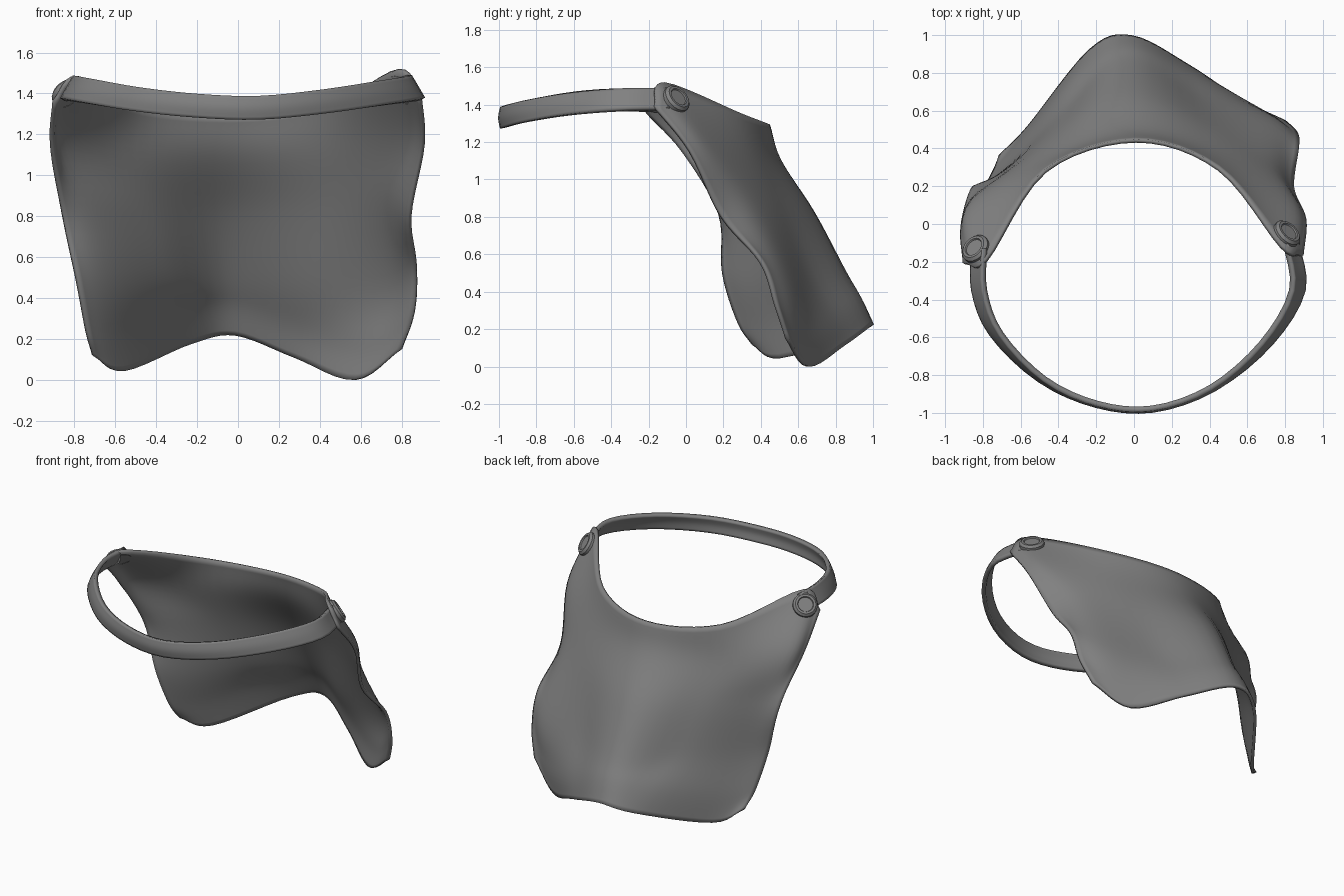
import bpy, bmesh, math
from mathutils import Vector
from mathutils.bvhtree import BVHTree

cube = bpy.data.objects.get("Cube")
if cube:
    bpy.data.objects.remove(cube)

grey = bpy.data.materials.new("cloth grey")
grey.use_nodes = True
COLOUR = (0.22, 0.22, 0.22, 1)
grey.diffuse_color = COLOUR
grey.node_tree.nodes["Principled BSDF"].inputs["Base Color"].default_value = COLOUR


def smooth_path(points, steps):
    """Smooth curve passing through all the given points."""
    p = [Vector(q) for q in points]
    p = [2 * p[0] - p[1]] + p + [2 * p[-1] - p[-2]]
    out = []
    for a, b, c, d in zip(p, p[1:], p[2:], p[3:]):
        for i in range(steps):
            t = i / steps
            out.append(b + (c - a) * t / 2 + (a - b * 2.5 + c * 2 - d / 2) * t ** 2
                       + ((b - c) * 1.5 + (d - a) / 2) * t ** 3)
    return out + [p[-2]]


def finish(bm, name, angle=50):
    mesh = bpy.data.meshes.new(name)
    bm.to_mesh(mesh)
    obj = bpy.data.objects.new(name, mesh)
    bpy.context.collection.objects.link(obj)
    mesh.materials.append(grey)
    bpy.ops.object.select_all(action='DESELECT')
    obj.select_set(True)
    bpy.context.view_layer.objects.active = obj
    bpy.ops.object.shade_smooth_by_angle(angle=math.radians(angle))
    return obj


def sheet(name, rows, steps, thickness):
    """Thin curved sheet through a coarse grid of points."""
    across = [smooth_path(r, steps) for r in rows]
    columns = [smooth_path(c, steps) for c in zip(*across)]
    bm = bmesh.new()
    grid = [[bm.verts.new(p) for p in col] for col in columns]
    for left, right in zip(grid, grid[1:]):
        for i in range(len(left) - 1):
            bm.faces.new((left[i], right[i], right[i + 1], left[i + 1]))
    bmesh.ops.recalc_face_normals(bm, faces=bm.faces)
    bm.normal_update()
    tree = BVHTree.FromBMesh(bm)
    obj = finish(bm, name)
    mod = obj.modifiers.new("thickness", 'SOLIDIFY')
    mod.thickness = thickness
    mod.offset = 0
    return tree


# Draped cloth, from neck edge down to hem
cape_rows = [
    [(-.9, -.21, 1.36), (-.78, -.19, 1.48), (-.47, .28, 1.33), (.01, .44, 1.29),
     (.45, .29, 1.35), (.78, -.12, 1.515), (.89, -.17, 1.39)],
    [(-.91, -.02, 1.15), (-.85, .09, 1.17), (-.5, .32, 1.1), (-.04, .5, 1.1),
     (.43, .38, 1.12), (.81, .11, 1.2), (.905, .02, 1.15)],
    [(-.86, .18, .82), (-.72, .24, .83), (-.42, .46, .82), (-.05, .68, .82),
     (.4, .51, .84), (.71, .33, .88), (.84, .19, .8)],
    [(-.79, .2, .5), (-.64, .32, .47), (-.35, .61, .5), (-.04, .85, .5),
     (.36, .66, .47), (.72, .54, .45), (.87, .4, .56)],
    [(-.74, .28, .24), (-.6, .43, .2), (-.28, .8, .32), (-.02, .93, .36),
     (.32, .78, .25), (.67, .6, .18), (.86, .48, .33)],
    [(-.71, .36, .12), (-.56, .51, .045), (-.23, .92, .18), (-.01, .99, .22),
     (.28, .84, .11), (.57, .65, 0), (.8, .54, .15)],
]
cape = sheet("cape", cape_rows, 6, 0.02)

# Flat neck strap, its lower edge flaring outwards at the sides
strap_path = [(-.82, -.14, 1.42), (-.82, -.36, 1.425), (-.73, -.59, 1.41), (-.49, -.83, 1.37),
              (-.2, -.96, 1.34), (.1, -.985, 1.33), (.42, -.875, 1.36), (.7, -.64, 1.4),
              (.865, -.36, 1.425), (.83, -.1, 1.43)]
strap_rows = [[(x * (1 - k * .037), y + abs(k) * .01, z + k * .055) for x, y, z in strap_path]
              for k in (1, 0, -1)]
sheet("neck_strap", strap_rows, 4, 0.028)

# Round clasp buttons with a raised rim, seated on the cloth
rim_profile = [(0, .022), (.048, .022), (.052, .03), (.066, .03), (.08, .016), (.08, -.02)]
for name, spot in (("left_button", (.82, -.04, 1.44)), ("right_button", (-.84, -.13, 1.41))):
    bm = bmesh.new()
    ring = [bm.verts.new((r, 0, h)) for r, h in rim_profile]
    edges = [bm.edges.new(pair) for pair in zip(ring, ring[1:])]
    bmesh.ops.spin(bm, geom=ring + edges, cent=(0, 0, 0), axis=(0, 0, 1),
                   angle=math.tau, steps=24)
    bmesh.ops.remove_doubles(bm, verts=bm.verts, dist=0.0005)
    bmesh.ops.recalc_face_normals(bm, faces=bm.faces)
    button = finish(bm, name, 30)
    place, normal, _, _ = cape.find_nearest(Vector(spot))
    if normal.x * spot[0] < 0:
        normal = -normal
    button.location = place + normal * 0.008
    button.rotation_mode = 'QUATERNION'
    button.rotation_quaternion = normal.to_track_quat('Z', 'Y')
